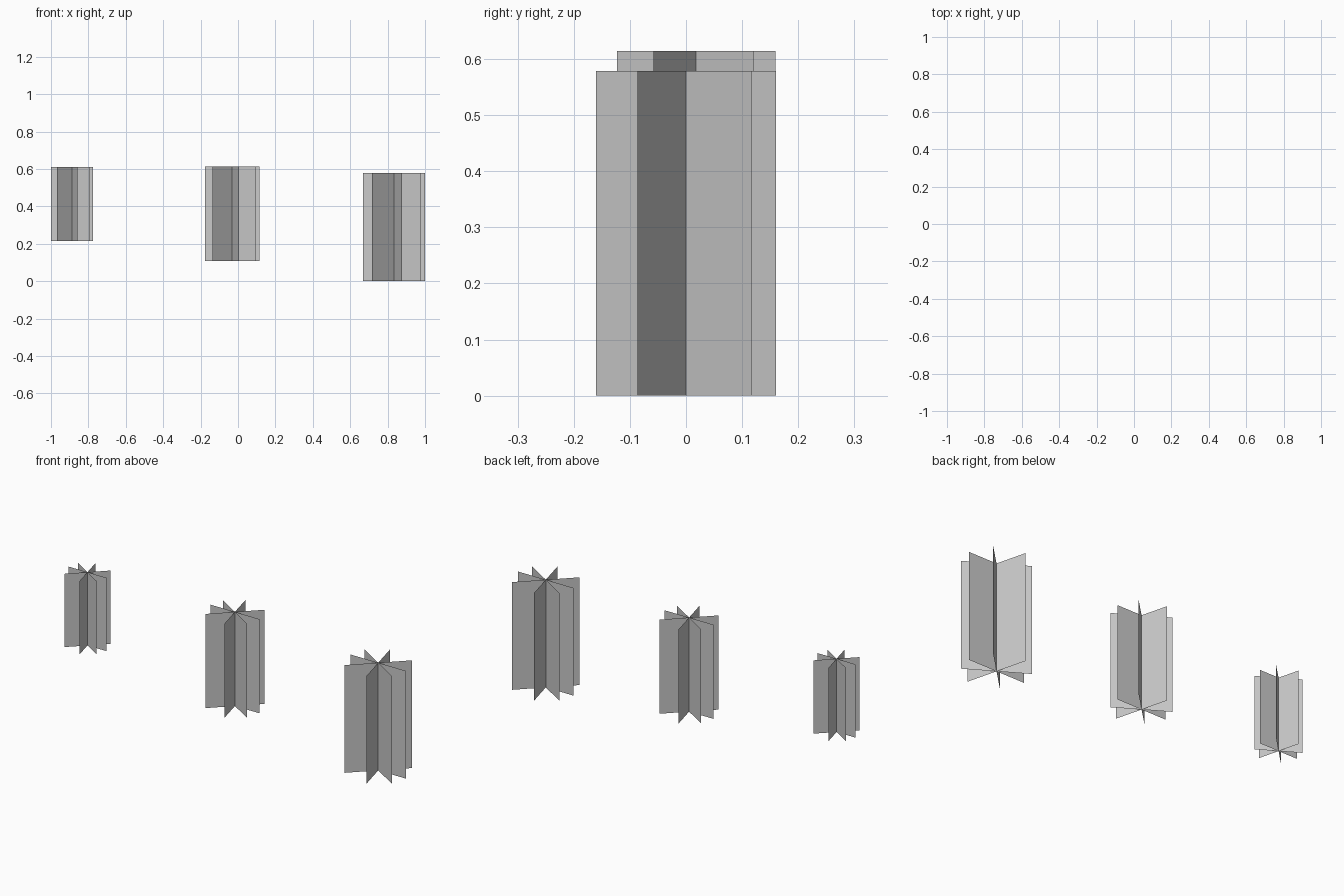
import bpy, bmesh
from math import radians, cos, sin

if "Cube" in bpy.data.objects:
    bpy.data.objects.remove(bpy.data.objects["Cube"])

# Directions of the four crossed upright cards in each tuft
ANGLES = (0, 44.5, -75.5, -31.5)


def card_tuft(name, x, y, z, radius, height):
    """Crossed flat cards sharing one vertical axis."""
    bm = bmesh.new()
    for angle in ANGLES:
        dx, dy = radius * cos(radians(angle)), radius * sin(radians(angle))
        corners = [(-dx, -dy, 0), (dx, dy, 0), (dx, dy, height), (-dx, -dy, height)]
        bm.faces.new([bm.verts.new(c) for c in corners])
    mesh = bpy.data.meshes.new(name)
    bm.to_mesh(mesh)
    bm.free()
    obj = bpy.data.objects.new(name, mesh)
    obj.location = (x, y, z)
    bpy.context.collection.objects.link(obj)


# Three tufts, shrinking from right to left
card_tuft("large_crossed_cards", 0.834, 0, 0, 0.166, 0.579)
card_tuft("medium_crossed_cards", -0.031, 0.018, 0.108, 0.146, 0.506)
card_tuft("small_crossed_cards", -0.887, -0.012, 0.216, 0.113, 0.394)
